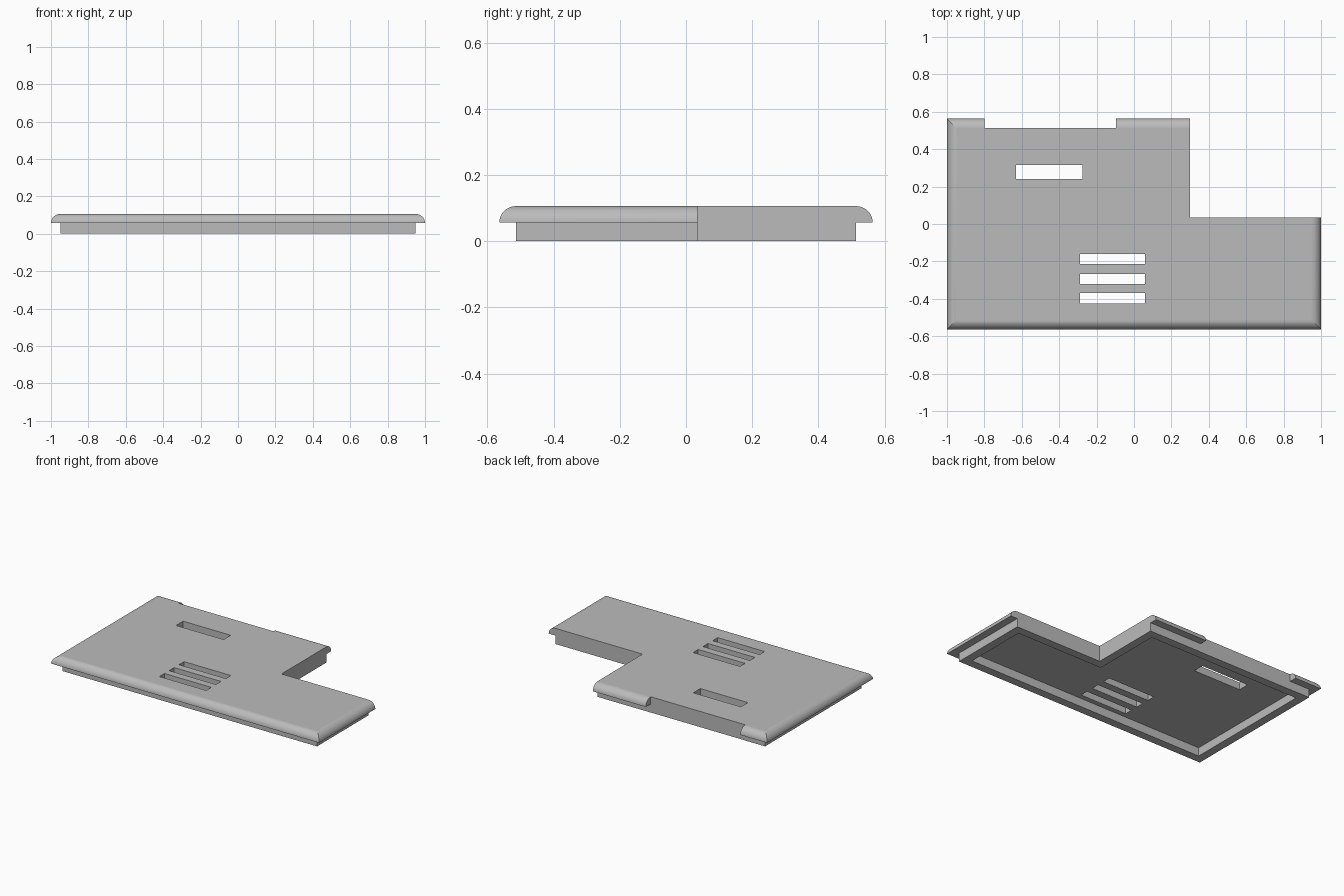
import bpy, bmesh, math

if "Cube" in bpy.data.objects:
    bpy.data.objects.remove(bpy.data.objects["Cube"], do_unlink=True)

HALF_X, HALF_Y = 1.0, 0.564     # outer flange
STEP = 0.051                    # flange overhang and edge rounding
LIP_TOP, TOP = 0.057, 0.106
WALL = 0.056
CUT_X, CUT_Y = 0.3, 0.035       # corner cut-out
BACK = HALF_Y - STEP
ROUND_STEPS = 10

grey = bpy.data.materials.new("plain_grey")
grey.use_nodes = True
grey.diffuse_color = (0.5, 0.5, 0.5, 1)
grey.node_tree.nodes["Principled BSDF"].inputs["Base Color"].default_value = (0.5, 0.5, 0.5, 1)


def make_object(name, bm):
    bmesh.ops.recalc_face_normals(bm, faces=bm.faces)
    mesh = bpy.data.meshes.new(name)
    bm.to_mesh(mesh)
    bm.free()
    mesh.materials.append(grey)
    obj = bpy.data.objects.new(name, mesh)
    bpy.context.collection.objects.link(obj)
    return obj


def prism(name, outline, z0, z1):
    bm = bmesh.new()
    base = bm.faces.new([bm.verts.new((x, y, z0)) for x, y in outline])
    top = bmesh.ops.extrude_face_region(bm, geom=[base])["geom"]
    bmesh.ops.translate(bm, vec=(0, 0, z1 - z0),
                        verts=[g for g in top if isinstance(g, bmesh.types.BMVert)])
    return make_object(name, bm)


def box(name, x0, x1, y0, y1, z0=-0.1, z1=0.3):
    return prism(name, [(x0, y0), (x1, y0), (x1, y1), (x0, y1)], z0, z1)


# Lid body: stacked rectangular rings, lip then flange with rounded edge
profile = [(STEP, 0), (STEP, LIP_TOP)]
for i in range(ROUND_STEPS + 1):
    a = math.pi / 2 * i / ROUND_STEPS
    profile.append((STEP * (1 - math.cos(a)), LIP_TOP + (TOP - LIP_TOP) * math.sin(a)))

bm = bmesh.new()
rings = []
for inset, z in profile:
    x, y = HALF_X - inset, HALF_Y - inset
    rings.append([bm.verts.new((sx * x, sy * y, z))
                  for sx, sy in ((-1, -1), (1, -1), (1, 1), (-1, 1))])
for low, high in zip(rings, rings[1:]):
    for i in range(4):
        j = (i + 1) % 4
        bm.faces.new((low[i], low[j], high[j], high[i]))
bm.faces.new(rings[0])
bm.faces.new(rings[-1])
lid = make_object("lid", bm)

# Corner cut-out, back flange notch and hollow underside
ix, iy = HALF_X - STEP - WALL, BACK - WALL
cavity = [(-ix, -iy), (ix, -iy), (ix, CUT_Y - WALL), (CUT_X - WALL, CUT_Y - WALL),
          (CUT_X - WALL, iy), (-ix, iy)]
cutters = [
    box("corner_cutter", CUT_X, 1.2, CUT_Y, 0.8),
    box("notch_cutter", -0.8, -0.095, BACK - 0.001, 0.8),
    prism("cavity_cutter", cavity, -0.1, LIP_TOP),
    box("back_slot_cutter", -0.63, -0.275, 0.24, 0.315),
]
# Three vent slots
for y in (-0.188, -0.293, -0.397):
    cutters.append(box("vent_slot_cutter", -0.29, 0.06, y - 0.027, y + 0.027))

bpy.context.view_layer.objects.active = lid
lid.select_set(True)
for cutter in cutters:
    cutter.hide_render = True
    mod = lid.modifiers.new("cut", 'BOOLEAN')
    mod.operation = 'DIFFERENCE'
    mod.solver = 'EXACT'
    mod.object = cutter
    bpy.ops.object.modifier_apply(modifier=mod.name)
    bpy.data.objects.remove(cutter, do_unlink=True)

# Smooth rounded edges, flat panels
bpy.ops.object.shade_smooth_by_angle(angle=math.radians(15))
for face in lid.data.polygons:
    if max(abs(c) for c in face.normal) > 0.9999:
        face.use_smooth = False
